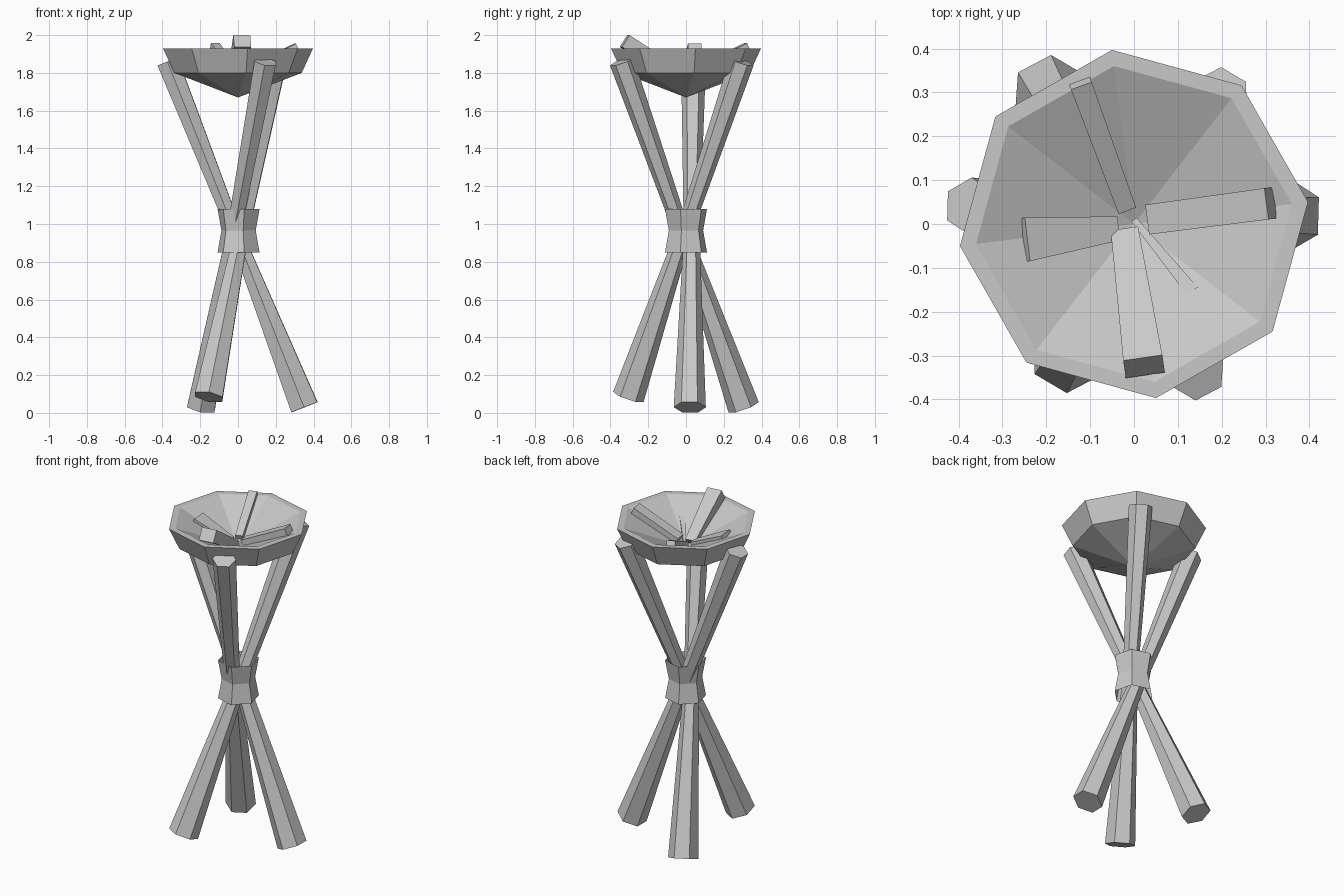
import bpy, bmesh
from math import cos, sin, pi, radians
from mathutils import Vector

cube = bpy.data.objects.get("Cube")
if cube:
    bpy.data.objects.remove(cube)

grey = bpy.data.materials.new("plain_grey")
grey.use_nodes = True
grey.diffuse_color = (0.58, 0.58, 0.58, 1)
grey.node_tree.nodes["Principled BSDF"].inputs["Base Color"].default_value = grey.diffuse_color


def loft(name, rings, caps=True):
    """Skin a list of equal-length point rings into a flat-shaded object."""
    bm = bmesh.new()
    loops = [[bm.verts.new(p) for p in ring] for ring in rings]
    n = len(loops[0])
    for a, b in zip(loops, loops[1:]):
        for i in range(n):
            j = (i + 1) % n
            bm.faces.new((a[i], a[j], b[j], b[i]))
    if caps:
        bm.faces.new(loops[0][::-1])
        bm.faces.new(loops[-1])
    bmesh.ops.remove_doubles(bm, verts=bm.verts, dist=1e-5)
    bmesh.ops.recalc_face_normals(bm, faces=bm.faces)
    mesh = bpy.data.meshes.new(name)
    bm.to_mesh(mesh)
    bm.free()
    mesh.materials.append(grey)
    obj = bpy.data.objects.new(name, mesh)
    bpy.context.collection.objects.link(obj)
    return obj


def flat_ring(radius, z, sides, turn):
    return [Vector((radius * cos(turn + 2 * pi * i / sides),
                    radius * sin(turn + 2 * pi * i / sides), z)) for i in range(sides)]


def axes(start, end):
    """Direction, horizontal side and upward normal of a slanted part."""
    d = (end - start).normalized()
    side = d.cross(Vector((0, 0, 1))).normalized()
    return d, side, side.cross(d)


def pole(name, foot, head):
    """Six-sided pole, thick at the foot and slim at the crossing."""
    foot, head = Vector(foot), Vector(head)
    d, side, up = axes(foot, head)
    rings = []
    for t, r in ((0, 0.085), (0.5, 0.042), (1, 0.066)):
        c = foot.lerp(head, t)
        rings.append([c + r * (cos(k * pi / 3) * side + sin(k * pi / 3) * up)
                      for k in range(6)])
    loft(name, rings)


def stick(name, inner, outer, width, thick, taper=0.7):
    """Tapered block whose top face runs from inner to outer."""
    inner, outer = Vector(inner), Vector(outer)
    d, side, up = axes(inner, outer)
    rings = []
    for c, s in ((inner, taper), (outer, 1)):
        w, t = side * width * s / 2, up * thick * s
        rings.append([c - w, c + w, c + w - t, c - w - t])
    loft(name, rings)


# Three crossing poles
pole("pole_side", (0.352, 0.02, 0.03), (-0.372, 0.04, 1.86))
pole("pole_back", (-0.195, 0.305, 0.03), (0.145, -0.34, 1.86))
pole("pole_front", (-0.155, -0.305, 0.085), (0.2, 0.295, 1.86))

# Pinched band around the crossing, open at both ends
band = [flat_ring(r, z, 6, radians(-15)) for r, z in ((0.115, 0.85), (0.094, 0.965), (0.115, 1.08))]
loft("binding_band", band, caps=False).location.x = 0.003

# Eight-sided bowl with a flat rim and a conical hollow
profile = ((0, 1.67), (0.34, 1.80), (0.4, 1.93), (0.363, 1.93), (0, 1.77))
loft("bowl", [flat_ring(r, z, 8, radians(7.2)) for r, z in profile], caps=False)

# Sticks lying in the bowl
stick("stick_front", (-0.022, -0.01, 1.81), (0.02, -0.305, 2.0), 0.09, 0.075)
stick("stick_left", (0.03, 0.01, 1.825), (0.302, 0.046, 1.955), 0.072, 0.055, 0.95)
stick("stick_right", (-0.035, -0.01, 1.81), (-0.243, -0.035, 1.905), 0.1, 0.07, 0.55)
stick("stick_back", (-0.015, 0.03, 1.82), (-0.12, 0.315, 1.957), 0.05, 0.05, 0.85)
stick("stick_short", (0.0, 0.01, 1.795), (0.133, -0.153, 1.865), 0.03, 0.04, 0.5)
